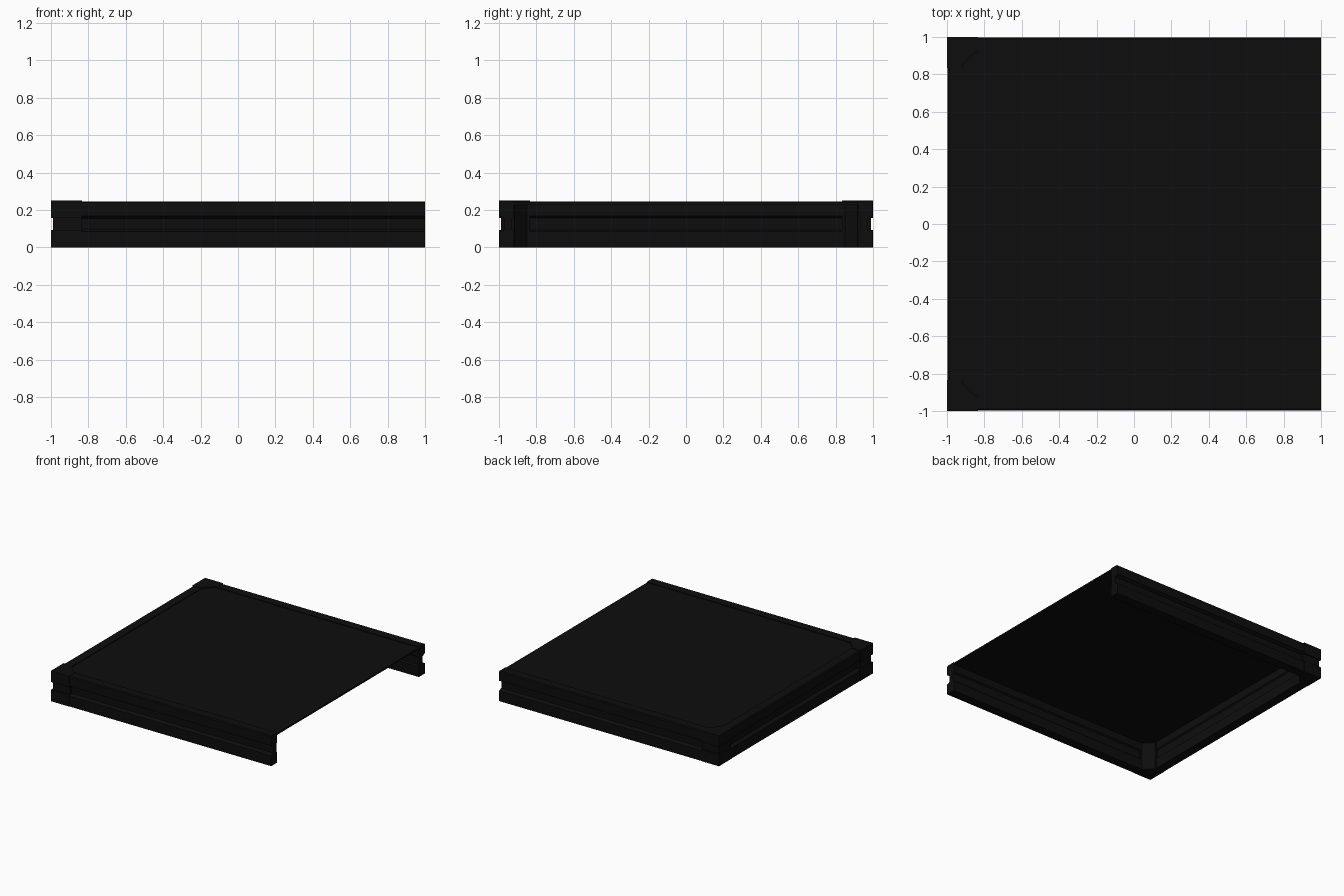
import bpy, bmesh

if "Cube" in bpy.data.objects:
    bpy.data.objects.remove(bpy.data.objects["Cube"])

black = bpy.data.materials.new("matte black")
black.diffuse_color = (0.004, 0.004, 0.004, 1)
black.use_nodes = True
black.node_tree.nodes["Principled BSDF"].inputs["Base Color"].default_value = black.diffuse_color


def loft(name, rings, closed_caps=True):
    """Skin equal-length closed rings of points and cap both ends."""
    bm = bmesh.new()
    loops = [[bm.verts.new(p) for p in ring] for ring in rings]
    n = len(loops[0])
    for a, b in zip(loops, loops[1:]):
        for i in range(n):
            j = (i + 1) % n
            bm.faces.new((a[i], a[j], b[j], b[i]))
    if closed_caps:
        bm.faces.new(loops[0])
        bm.faces.new(loops[-1])
    bmesh.ops.recalc_face_normals(bm, faces=bm.faces)
    mesh = bpy.data.meshes.new(name)
    bm.to_mesh(mesh)
    bm.free()
    mesh.materials.append(black)
    ob = bpy.data.objects.new(name, mesh)
    bpy.context.collection.objects.link(ob)
    return ob


# Grooved rail swept around three sides: (distance in from the edge, height)
profile = [(0.003, 0), (0.003, 0.085), (0.03, 0.098), (0.03, 0.154),
           (0.003, 0.167), (0.003, 0.24), (0.01, 0.247), (0.08, 0.247),
           (0.08, 0.167), (0.07, 0.158), (0.07, 0.094), (0.08, 0.085),
           (0.08, 0)]
rings = [[(1, -1 + d, z) for d, z in profile],
         [(-1 + d, -1 + d, z) for d, z in profile],
         [(-1 + d, 1 - d, z) for d, z in profile],
         [(1, 1 - d, z) for d, z in profile]]
loft("edge_rail", rings)

# Thin deck panel, just below the rim and open to the right
deck = [(-0.93, -0.93), (1, -0.93), (1, 0.93), (-0.93, 0.93)]
loft("deck", [[(x, y, z) for x, y in deck] for z in (0.228, 0.241)])


# Corner brackets with a chamfered inside and a shallow outer groove
def corner(name, side):
    layers = [(0, 0), (0, 0.094), (0.012, 0.094), (0.012, 0.158),
              (0, 0.158), (0, 0.25)]
    rings = []
    for inset, z in layers:
        o = -1 + inset
        plan = [(o, o), (-0.835, o), (-0.835, -0.918),
                (-0.85, -0.918), (-0.918, -0.85), (-0.918, -0.835),
                (o, -0.835)]
        rings.append([(x, y * side, z) for x, y in plan])
    loft(name, rings)


corner("front_corner_bracket", 1)
corner("back_corner_bracket", -1)
